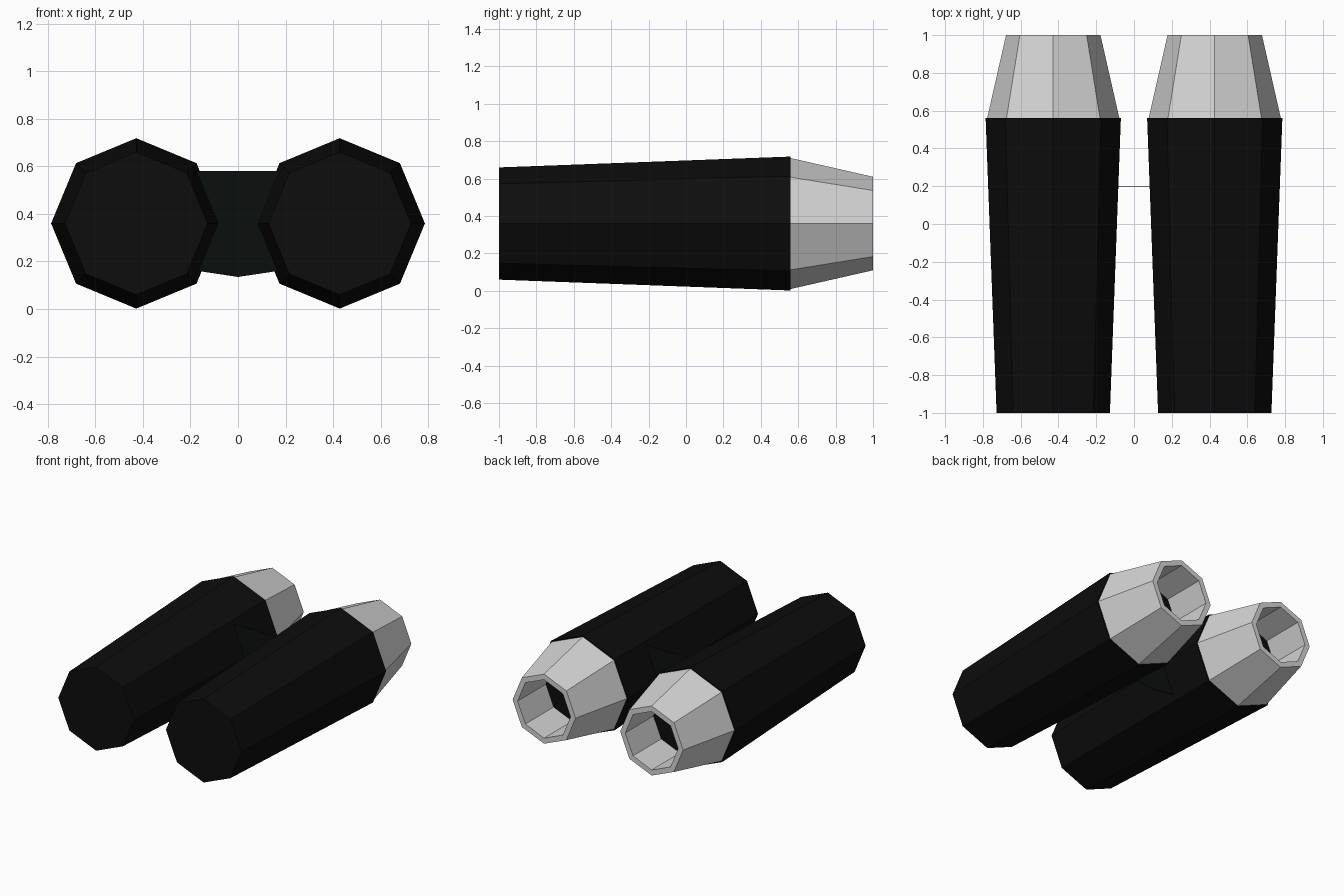
import bpy, bmesh, math

if "Cube" in bpy.data.objects:
    bpy.data.objects.remove(bpy.data.objects["Cube"])

CX, CZ = 0.4275, 0.36


def mat(name, rgb):
    m = bpy.data.materials.new(name)
    m.diffuse_color = (*rgb, 1)
    m.use_nodes = True
    m.node_tree.nodes["Principled BSDF"].inputs["Base Color"].default_value = m.diffuse_color
    return m


black = mat("black_casing", (0.004, 0.004, 0.004))
grey = mat("light_grey_eyepiece", (0.66, 0.66, 0.66))
dark_green = mat("dark_green_bridge", (0.003, 0.005, 0.004))


def octagon_lathe(name, cx, profile, mats, dark_after=None):
    """Sweep (y, radius) rings along y; ends are capped where flagged."""
    rings_in, cap_first, cap_last = profile
    bm = bmesh.new()
    rings = []
    for y, r in rings_in:
        rings.append([bm.verts.new((cx + r * math.cos(k * math.pi / 4), y,
                                    CZ + r * math.sin(k * math.pi / 4))) for k in range(8)])
    for a, b in zip(rings, rings[1:]):
        for k in range(8):
            j = (k + 1) % 8
            bm.faces.new((a[k], b[k], b[j], a[j]))
    if cap_first:
        bm.faces.new(rings[0])
    if cap_last:
        f = bm.faces.new(rings[-1][::-1])
        f.material_index = len(mats) - 1
    me = bpy.data.meshes.new(name)
    bm.to_mesh(me)
    bm.free()
    for m in mats:
        me.materials.append(m)
    ob = bpy.data.objects.new(name, me)
    bpy.context.collection.objects.link(ob)


for side, cx in (("left", -CX), ("right", CX)):
    # Tapered black barrel
    octagon_lathe(side + "_barrel", cx, ([(-1, 0.30), (0.56, 0.358)], True, True), [black])
    # Hollow eyepiece: outer cone, rim, inner wall and dark floor
    octagon_lathe(side + "_eyepiece", cx,
                  ([(0.56, 0.35), (1, 0.25), (1, 0.21), (0.68, 0.21)], False, True),
                  [grey, black])

# Thin bridge plate between the barrels
outline = [(-0.2, 0.165), (0, 0.135), (0.2, 0.165), (0.2, 0.58), (-0.2, 0.58)]
me = bpy.data.meshes.new("bridge")
n = len(outline)
verts = [(x, y, z) for y in (0.198, 0.202) for x, z in outline]
faces = [tuple(range(n)), tuple(range(2 * n - 1, n - 1, -1))]
faces += [(i, i + n, (i + 1) % n + n, (i + 1) % n) for i in range(n)]
me.from_pydata(verts, [], faces)
me.materials.append(dark_green)
bpy.context.collection.objects.link(bpy.data.objects.new("bridge", me))
